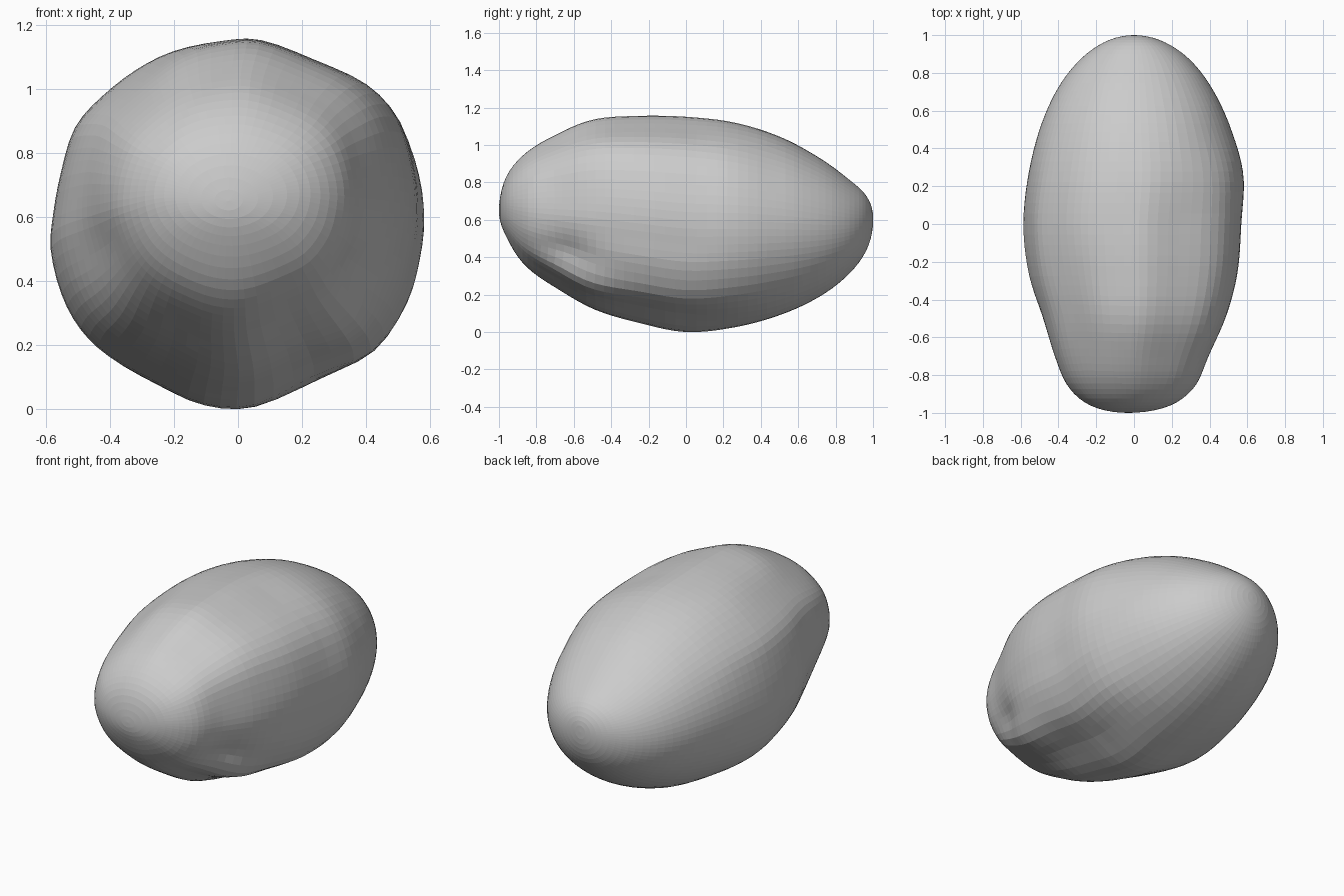
import bpy, bmesh, math
from mathutils import Vector

if "Cube" in bpy.data.objects:
    bpy.data.objects.remove(bpy.data.objects["Cube"])

# Silhouette limits at 13 stations, y = -cos(15 deg * k), front to back
TOP = [.65, .82, .95, 1.05, 1.135, 1.155, 1.15, 1.12, 1.045, .935, .82, .725, .61]
BOT = [.65, .52, .36, .235, .12, .05, 0, .025, .09, .185, .305, .44, .59]
RIGHT = [-.03, .18, .32, .40, .49, .55, .57, .58, .515, .42, .30, .155, 0]
LEFT = [-.03, -.22, -.35, -.43, -.495, -.56, -.585, -.56, -.50, -.41, -.29, -.15, 0]

# Lumpy front outline (x, z), anticlockwise from the right
OUTLINE = [(.582, .6), (.57, .74), (.52, .9), (.42, 1.01), (.25, 1.09), (.08, 1.152),
           (-.05, 1.15), (-.2, 1.125), (-.32, 1.07), (-.43, .98), (-.51, .88),
           (-.55, .75), (-.575, .62), (-.584, .5), (-.55, .36), (-.49, .25),
           (-.4, .165), (-.25, .08), (-.1, .012), (.06, .008), (.25, .1),
           (.43, .18), (.53, .33), (.565, .47)]

# Hollows (and one swelling, negative) stretched along y: centre, radius, depth
DENTS = [((.38, -.62, .43), .10, .035), ((-.44, -.62, .5), .15, .03),
         ((-.29, -.42, 1.0), .18, .035), ((-.15, -.6, .2), .15, .02),
         ((.42, -.6, .72), .13, .01), ((.32, -.5, .25), .12, -.025)]


def spline(a, b, c, d, t):
    return b + .5 * t * (c - a + t * (2 * a - 5 * b + 4 * c - d + t * (3 * (b - c) + d - a)))


def sample(table, u, mirrored):
    # at the tips the opposite limit continues the curve
    n = len(table) - 1
    i = min(int(u), n - 1)
    lo = table[i - 1] if i else mirrored[1]
    hi = table[i + 2] if i + 2 <= n else mirrored[n - 1]
    return spline(lo, table[i], table[i + 1], hi, u - i)


# Unit cross-section taken from the outline
unit = [Vector((x / .584, (z - .578) / .578)) for x, z in OUTLINE]
SIDES, RINGS = 72, 56
section = []
for k in range(SIDES):
    u = k * len(unit) / SIDES
    i = int(u)
    n = len(unit)
    section.append(spline(unit[i - 1], unit[i], unit[(i + 1) % n], unit[(i + 2) % n], u - i))


def dented(p):
    inward = (Vector((0, p.y * .7, .6)) - p).normalized()
    push = 0
    for centre, radius, depth in DENTS:
        d = p - Vector(centre)
        d.y *= .5
        push += depth * math.exp(-(d.length / radius) ** 2)
    return p + inward * push


# Stone body: rings lofted from front to back
bm = bmesh.new()
rings = []
for j in range(1, RINGS):
    u = 12 * j / RINGS
    y = -math.cos(math.pi * j / RINGS)
    t, b = sample(TOP, u, BOT), sample(BOT, u, TOP)
    r, l = sample(RIGHT, u, LEFT), sample(LEFT, u, RIGHT)
    # the back end turns into a plain ellipse, the front stays lumpy
    round_off = min(1, y * 2.2) if y > 0 else abs(y) ** 5
    ring = []
    for s in section:
        s = s.lerp(s.normalized(), round_off)
        p = Vector(((l + r) / 2 + s.x * (r - l) / 2, y, (t + b) / 2 + s.y * (t - b) / 2))
        ring.append(bm.verts.new(dented(p)))
    rings.append(ring)
for a, b in zip(rings, rings[1:]):
    for k in range(SIDES):
        m = (k + 1) % SIDES
        bm.faces.new((a[k], a[m], b[m], b[k]))
front = bm.verts.new((-.03, -1, .65))
back = bm.verts.new((0, 1, .6))
for k in range(SIDES):
    m = (k + 1) % SIDES
    bm.faces.new((front, rings[0][m], rings[0][k]))
    bm.faces.new((back, rings[-1][k], rings[-1][m]))
bmesh.ops.recalc_face_normals(bm, faces=bm.faces)

mesh = bpy.data.meshes.new("stone")
bm.to_mesh(mesh)
bm.free()
stone = bpy.data.objects.new("stone", mesh)
bpy.context.collection.objects.link(stone)
